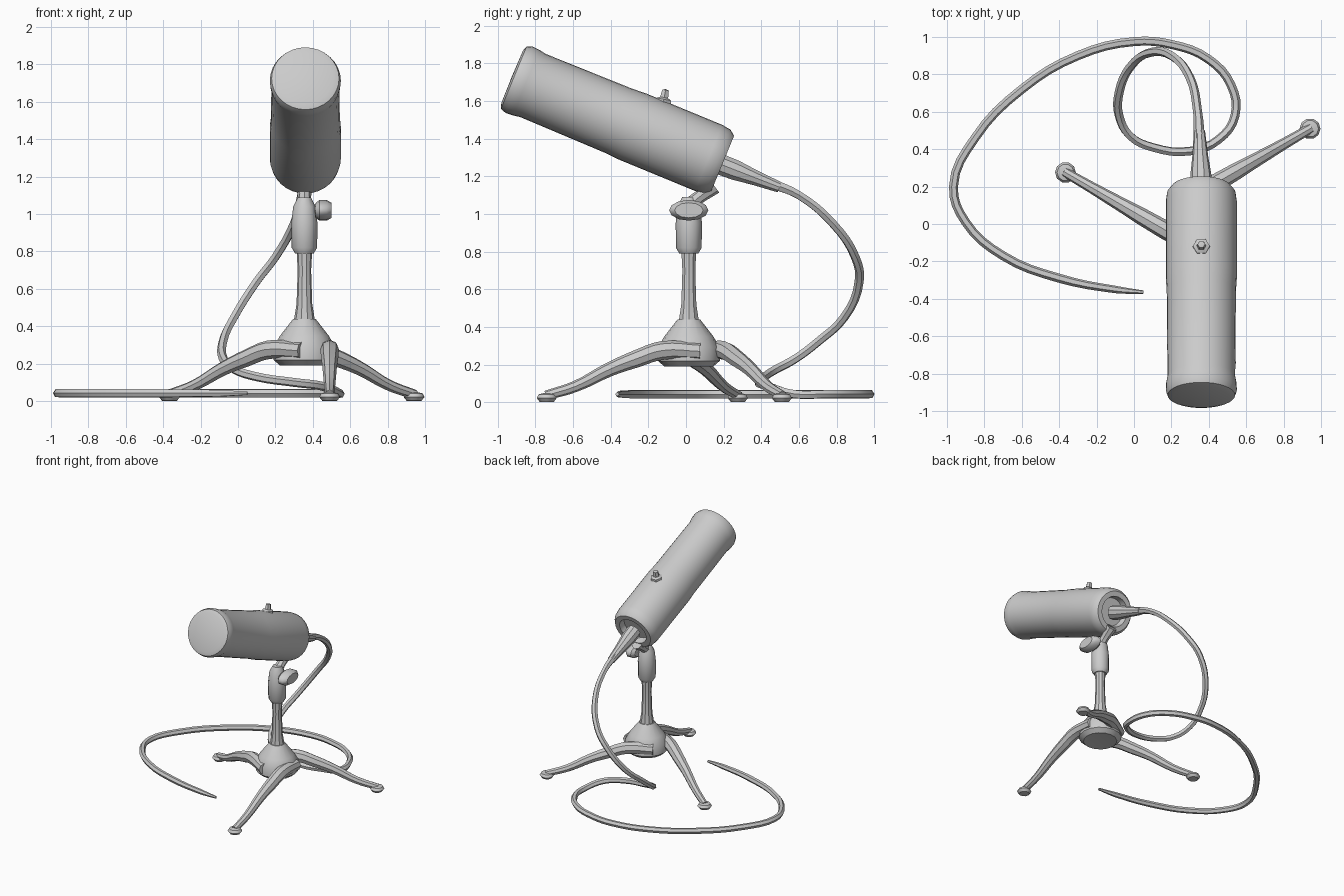
import bpy, bmesh, math
from mathutils import Matrix, Vector

cube = bpy.data.objects.get("Cube")
if cube:
    bpy.data.objects.remove(cube, do_unlink=True)

grey = bpy.data.materials.new("plain_grey")
grey.use_nodes = True
shade = (0.6, 0.6, 0.6, 1)
grey.diffuse_color = shade
grey.node_tree.nodes["Principled BSDF"].inputs["Base Color"].default_value = shade

CX, CY = 0.355, 0.015   # stand centre


def finish(obj, angle=35):
    obj.data.materials.clear()
    obj.data.materials.append(grey)
    bpy.ops.object.select_all(action="DESELECT")
    obj.select_set(True)
    bpy.context.view_layer.objects.active = obj
    bpy.ops.object.shade_smooth_by_angle(angle=math.radians(angle))
    return obj


def lathe(name, profile, origin, axis=(0, 0, 1), sides=16):
    """Revolve (radius, distance) pairs about an axis."""
    bm = bmesh.new()
    rings = []
    for r, d in profile:
        if r == 0:
            rings.append([bm.verts.new((0, 0, d))])
            continue
        angles = [math.tau * i / sides for i in range(sides)]
        rings.append([bm.verts.new((r * math.cos(a), r * math.sin(a), d)) for a in angles])
    for a, b in zip(rings, rings[1:]):
        for i in range(sides):
            j = (i + 1) % sides
            loop = [a[i % len(a)], a[j % len(a)], b[j % len(b)], b[i % len(b)]]
            bm.faces.new(list(dict.fromkeys(loop)))
    bmesh.ops.recalc_face_normals(bm, faces=bm.faces)
    turn = Vector(axis).to_track_quat("Z", "Y").to_matrix().to_4x4()
    bm.transform(Matrix.Translation(origin) @ turn)
    mesh = bpy.data.meshes.new(name)
    bm.to_mesh(mesh)
    bm.free()
    obj = bpy.data.objects.new(name, mesh)
    bpy.context.collection.objects.link(obj)
    return finish(obj)


def tube(name, points, radii, sides=2, steps=4):
    """Round tube through points, converted to a mesh."""
    curve = bpy.data.curves.new(name, "CURVE")
    curve.dimensions = "3D"
    curve.bevel_depth = 1
    curve.bevel_resolution = sides
    curve.resolution_u = steps
    curve.use_fill_caps = True
    spline = curve.splines.new("BEZIER")
    spline.bezier_points.add(len(points) - 1)
    for bp, p, r in zip(spline.bezier_points, points, radii):
        bp.co, bp.radius = p, r
        bp.handle_left_type = bp.handle_right_type = "AUTO"
    obj = bpy.data.objects.new(name, curve)
    bpy.context.collection.objects.link(obj)
    bpy.ops.object.select_all(action="DESELECT")
    obj.select_set(True)
    bpy.context.view_layer.objects.active = obj
    bpy.ops.object.convert(target="MESH")
    return finish(bpy.context.object)


# Tilted microphone body with flared front rim and recessed back
tilt = math.radians(22.4)
axis = Vector((0, math.cos(tilt), -math.sin(tilt)))
front = Vector((0.36, -0.915, 1.725))
lathe("microphone_body",
      [(0, -0.012), (0.15, -0.01), (0.18, 0), (0.19, 0.03), (0.188, 0.07),
       (0.181, 0.11), (0.185, 0.6), (0.19, 0.68), (0.19, 1.12), (0.183, 1.17),
       (0.16, 1.2), (0.12, 1.2), (0.11, 1.15), (0, 1.15)],
      front, axis, 32)

# Small switch on top of the body
lathe("top_switch", [(0, -0.03), (0.05, -0.03), (0.045, 0.01), (0.025, 0.02), (0.02, 0.06), (0, 0.065)],
      (0.36, -0.12, 1.6), (0, 0.2, 1), 6)

# Cable outlet sleeve
lathe("cable_sleeve", [(0, 0), (0.058, 0), (0.056, 0.09), (0.042, 0.2), (0.03, 0.34), (0, 0.34)],
      (0.36, 0.18, 1.265), (-0.03, 0.93, -0.36), 10)

# Hub, post and clamp of the stand
lathe("hub", [(0, 0.2), (0.13, 0.19), (0.165, 0.22), (0.165, 0.29), (0.13, 0.35), (0.06, 0.44), (0, 0.44)],
      (CX, CY, 0), sides=16)
lathe("post", [(0, 0.42), (0.058, 0.42), (0.042, 0.52), (0.036, 0.7), (0.042, 0.81), (0, 0.81)],
      (CX, CY, 0), sides=10)
lathe("clamp", [(0, 0.79), (0.05, 0.79), (0.068, 0.82), (0.07, 0.95), (0.06, 1.04), (0.035, 1.09), (0, 1.09)],
      (CX, CY, 0), sides=12)
tube("neck", [(CX, 0.01, 1.04), (CX, 0.07, 1.09), (CX, 0.15, 1.15)], [0.04, 0.035, 0.045])

# Tightening knob on the left of the clamp
lathe("knob_shaft", [(0, 0), (0.03, 0), (0.03, 0.1), (0, 0.1)], (CX, CY, 1.02), (1, 0, 0), 8)
knob = lathe("knob", [(0, -0.04), (0.04, -0.04), (0.055, -0.02), (0.055, 0.02), (0.04, 0.045), (0, 0.045)],
             (0, 0, 0), (1, 0, 0), 12)
knob.scale.y = 1.9
knob.location = (0.455, CY, 1.02)

# Three legs set off-centre around the hub, each with a flat foot
for name, degrees in (("front_leg", -90), ("left_leg", 30), ("right_leg", 150)):
    place = Matrix.Translation((CX, CY, 0)) @ Matrix.Rotation(math.radians(degrees), 4, "Z")
    path = [(-0.06, 0.27), (0.14, 0.275), (0.28, 0.23), (0.42, 0.175), (0.6, 0.085), (0.76, 0.035)]
    leg = tube(name, [place @ Vector((d, 0.135, z)) for d, z in path],
               [0.045, 0.05, 0.046, 0.038, 0.03, 0.026])
    foot = lathe(name + "_foot", [(0, -0.022), (0.04, -0.02), (0.056, 0), (0.045, 0.02), (0, 0.03)],
                 place @ Vector((0.755, 0.135, 0.022)), sides=10)

# Cable: drops from the body, loops once, then sweeps along the ground
drop = [(0.35, 0.45, 1.165), (0.34, 0.6, 1.1), (0.3, 0.78, 0.95), (0.2, 0.9, 0.77),
        (0.1, 0.92, 0.64), (-0.02, 0.84, 0.45), (-0.08, 0.7, 0.32), (-0.08, 0.58, 0.23),
        (-0.02, 0.47, 0.17), (0.1, 0.41, 0.13), (0.3, 0.39, 0.1), (0.45, 0.45, 0.08)]
ground = [(0.54, 0.58), (0.52, 0.74), (0.4, 0.88), (0.2, 0.96), (0, 0.975), (-0.3, 0.9),
          (-0.6, 0.72), (-0.85, 0.46), (-0.965, 0.2), (-0.9, 0.01), (-0.7, -0.17),
          (-0.4, -0.29), (-0.1, -0.35), (0.05, -0.365)]
points = drop + [(x, y, 0.042) for x, y in ground]
tube("cable", points, [0.03] + [0.024] * (len(points) - 3) + [0.02, 0.01], sides=1)
